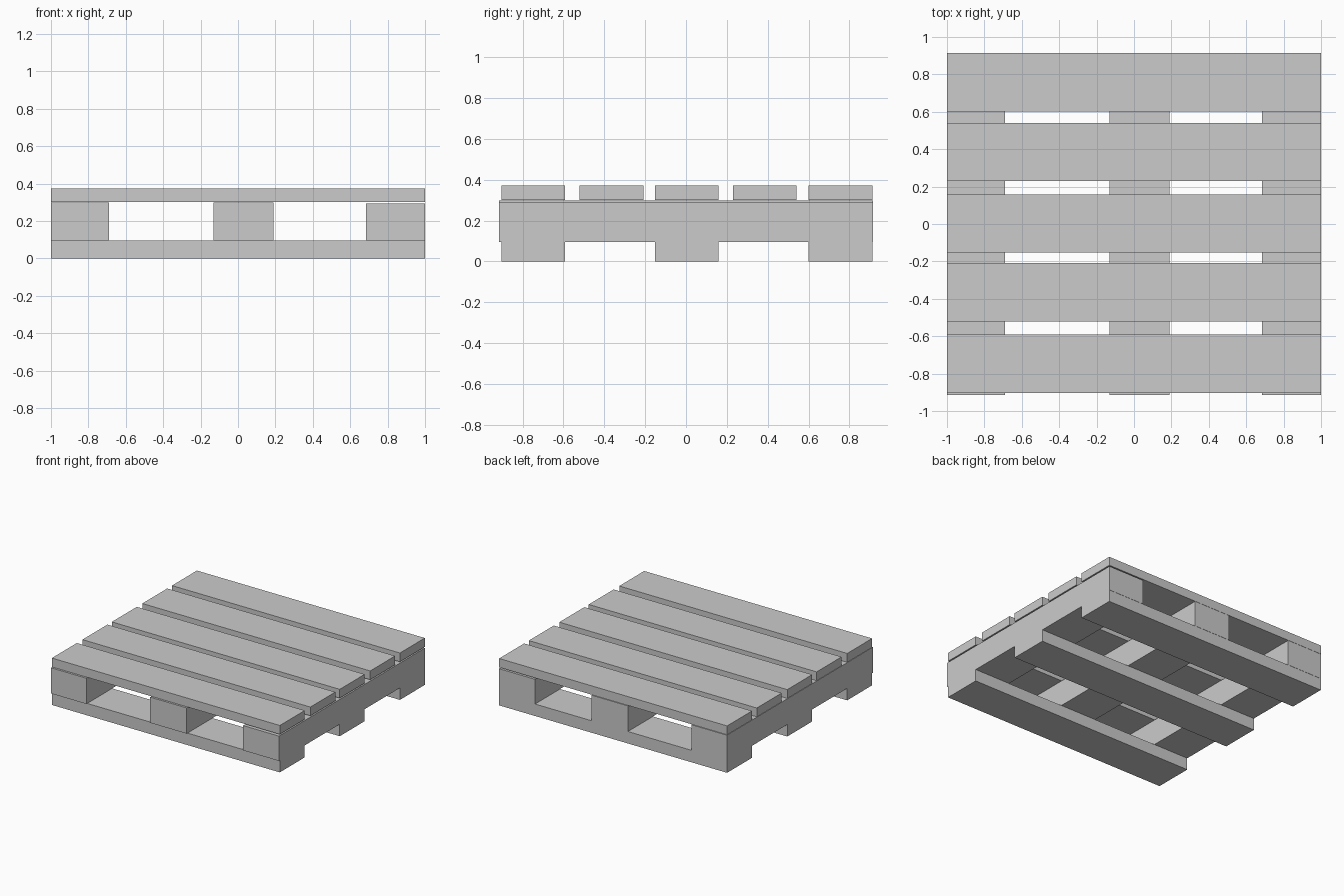
import bpy

if "Cube" in bpy.data.objects:
    bpy.data.objects.remove(bpy.data.objects["Cube"])


def box(name, x, y, z):
    """Axis-aligned box from (min, max) ranges."""
    bpy.ops.mesh.primitive_cube_add(
        size=1, location=[(a + b) / 2 for a, b in (x, y, z)])
    ob = bpy.context.object
    ob.name = name
    ob.scale = [b - a for a, b in (x, y, z)]
    bpy.ops.object.transform_apply(location=False, rotation=False, scale=True)
    return ob


HALF_BOARD = 0.156

# Five deck boards across the top
for i, y in enumerate((-0.748, -0.365, 0.003, 0.385, 0.757)):
    box(f"deck_board_{i + 1}", (-1, 1), (y - HALF_BOARD, y + HALF_BOARD), (0.302, 0.372))

# Three stringers running front to back
for side, x, top in (("left", (-1, -0.69), 0.299),
                     ("middle", (-0.13, 0.19), 0.299),
                     ("right", (0.685, 1), 0.292)):
    box(f"{side}_stringer", x, (-0.915, 0.915), (0.095, top))

# Three runner boards on the ground
for side, y in (("front", -0.748), ("middle", 0.003), ("back", 0.757)):
    box(f"{side}_bottom_board", (-1, 1), (y - HALF_BOARD, y + HALF_BOARD), (0, 0.095))
